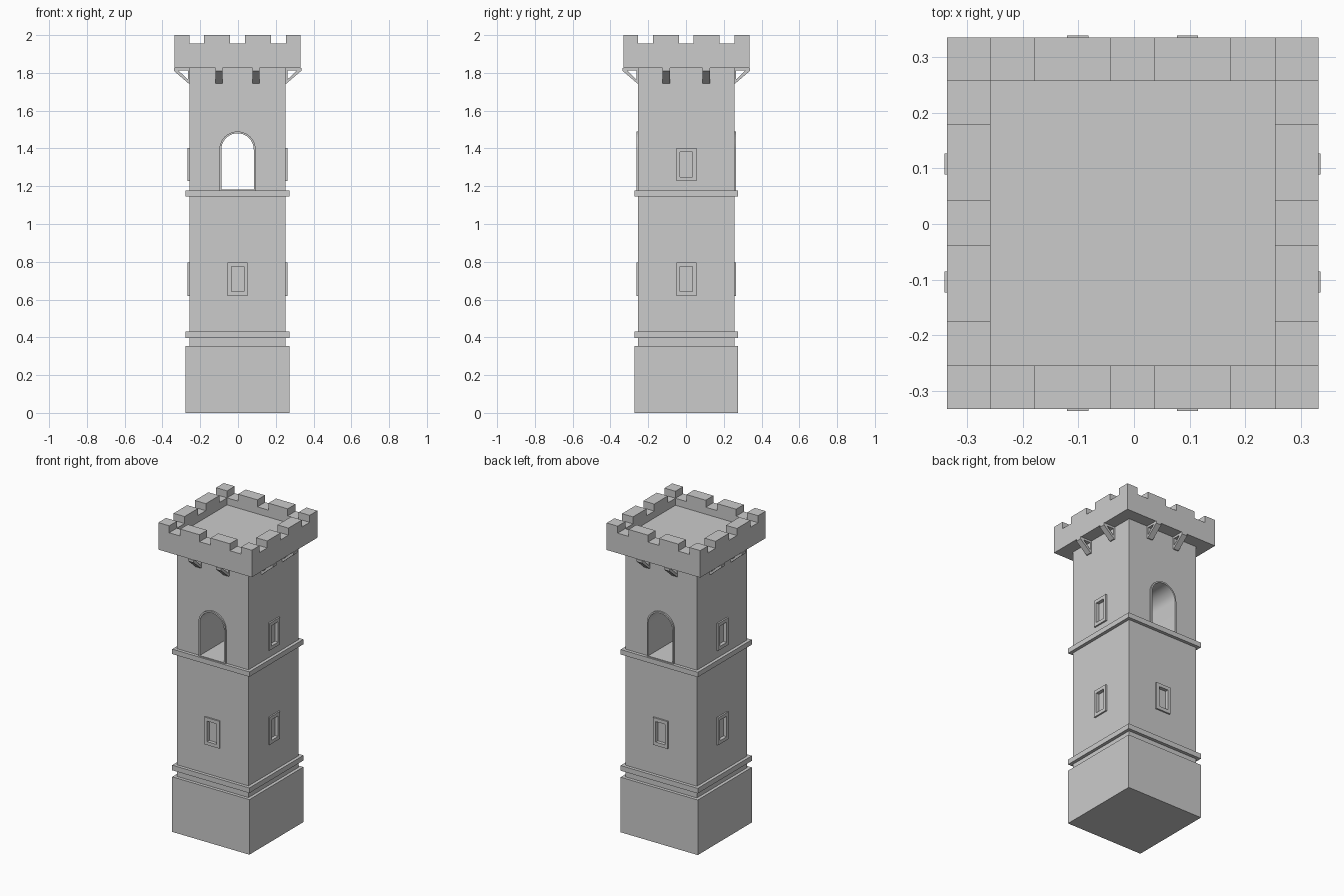
import bpy, bmesh
from math import pi, cos, sin, radians
from mathutils import Matrix

if "Cube" in bpy.data.objects:
    bpy.data.objects.remove(bpy.data.objects["Cube"])

CENTRE = Matrix.Translation((-0.0025, 0.0015, 0))
SHAFT, LEDGE, CROWN, INNER = 0.2545, 0.275, 0.3335, 0.2555


def to_object(name, bm):
    bmesh.ops.recalc_face_normals(bm, faces=bm.faces)
    mesh = bpy.data.meshes.new(name)
    bm.to_mesh(mesh)
    bm.free()
    ob = bpy.data.objects.new(name, mesh)
    bpy.context.collection.objects.link(ob)
    return ob


def side(k):
    # local (across, -outward, z) turned to face side k: front, right, back, left
    return CENTRE @ Matrix.Rotation(k * pi / 2, 4, 'Z')


def box(name, x0, x1, y0, y1, z0, z1, mat=CENTRE):
    bm = bmesh.new()
    bmesh.ops.create_cube(bm, size=1)
    for v in bm.verts:
        v.co = ((x0 + x1) / 2 + v.co.x * (x1 - x0), (y0 + y1) / 2 + v.co.y * (y1 - y0),
                (z0 + z1) / 2 + v.co.z * (z1 - z0))
    bm.transform(mat)
    return to_object(name, bm)


def prism(name, pts, place, d0, d1, mat, hole=None):
    # extrude a profile from d0 to d1, optionally with a hole of equal point count
    bm = bmesh.new()
    def loop(p, d):
        return [bm.verts.new(place(a, b, d)) for a, b in p]
    n = len(pts)
    a0, a1 = loop(pts, d0), loop(pts, d1)
    bands = [(a0, a1)]
    if hole:
        b0, b1 = loop(hole, d0), loop(hole, d1)
        bands += [(a1, b1), (b1, b0), (b0, a0)]
    else:
        bm.faces.new(a0)
        bm.faces.new(a1)
    for p, q in bands:
        for i in range(n):
            j = (i + 1) % n
            bm.faces.new((p[i], p[j], q[j], q[i]))
    bm.transform(mat)
    return to_object(name, bm)


def cut(ob, cutters):
    bpy.context.view_layer.objects.active = ob
    for c in cutters:
        m = ob.modifiers.new('cut', 'BOOLEAN')
        m.operation, m.solver, m.object = 'DIFFERENCE', 'EXACT', c
        bpy.ops.object.modifier_apply(modifier=m.name)
        bpy.data.objects.remove(c)


def facing(a, b, d):
    return (a, -d, b)


def profile(a, b, d):
    return (d, -a, b)


def rect(w, z0, z1):
    return [(-w, z0), (w, z0), (w, z1), (-w, z1)]


def arch(r, z0, zs, n=20):
    return [(-r, z0), (r, z0)] + [(r * cos(pi * i / n), zs + r * sin(pi * i / n)) for i in range(n + 1)]


# tower body: stacked square sections
bm = bmesh.new()
rings = []
for h, z in [(LEDGE, 0), (LEDGE, .355), (SHAFT, .355), (SHAFT, .397), (LEDGE, .397), (LEDGE, .43),
             (SHAFT, .43), (SHAFT, 1.146), (LEDGE, 1.146), (LEDGE, 1.178), (SHAFT, 1.178), (SHAFT, 1.826)]:
    rings.append([bm.verts.new((x * h, y * h, z)) for x, y in ((-1, -1), (1, -1), (1, 1), (-1, 1))])
for p, q in zip(rings, rings[1:]):
    for i in range(4):
        bm.faces.new((p[i], p[i - 1], q[i - 1], q[i]))
bm.faces.new(rings[0])
bm.faces.new(rings[-1])
bm.transform(CENTRE)
body = to_object('tower_body', bm)

# arched passage from front to back, and shallow window recesses
cutters = [prism('passage_cutter', arch(.086, 1.183, 1.394), facing, -.4, .4, CENTRE)]
windows = [(k, .62, .796) for k in range(4)] + [(k, 1.228, 1.403) for k in (1, 3)]
for k, z0, z1 in windows:
    cutters.append(box('recess_cutter', -.033, .033, -.3, -SHAFT + .012, z0 + .022, z1 - .022, side(k)))
cut(body, cutters)
bpy.ops.object.select_all(action='DESELECT')
body.select_set(True)
bpy.context.view_layer.objects.active = body
bpy.ops.object.shade_smooth_by_angle(angle=radians(30))

# window frames
for k, z0, z1 in windows:
    prism('window_frame', rect(.053, z0, z1), facing, SHAFT - .005, SHAFT + .01, side(k),
          rect(.033, z0 + .022, z1 - .022))

# arch frames
for k in (0, 2):
    prism('arch_frame', arch(.096, 1.178, 1.394), facing, SHAFT - .005, SHAFT + .01, side(k),
          arch(.086, 1.183, 1.394))

# crown: block hollowed out, with crenels cut through both ways
crown = box('crown', -CROWN, CROWN, -CROWN, CROWN, 1.826, 2)
cutters = [box('floor_cutter', -INNER, INNER, -INNER, INNER, 1.91, 2.1)]
for a, b in ((-INNER, -.177), (-.0395, .0395), (.177, INNER)):
    cutters.append(box('crenel_cutter', a, b, -.5, .5, 1.955, 2.1))
    cutters.append(box('crenel_cutter', -.5, .5, a, b, 1.955, 2.1))
cut(crown, cutters)

# triangular brackets under the crown, two per side
outer = [(SHAFT - .003, 1.745), (SHAFT + .006, 1.745), (.3375, 1.811), (.3375, 1.826), (SHAFT - .003, 1.826)]
inner = [(SHAFT + .009, 1.767), (SHAFT + .012, 1.767), (.311, 1.811), (.309, 1.813), (SHAFT + .009, 1.813)]
for k in range(4):
    u = .106 if k % 2 else .0985
    for s in (-u, u):
        prism('bracket', outer, profile, s - .019, s + .019, side(k), inner)
